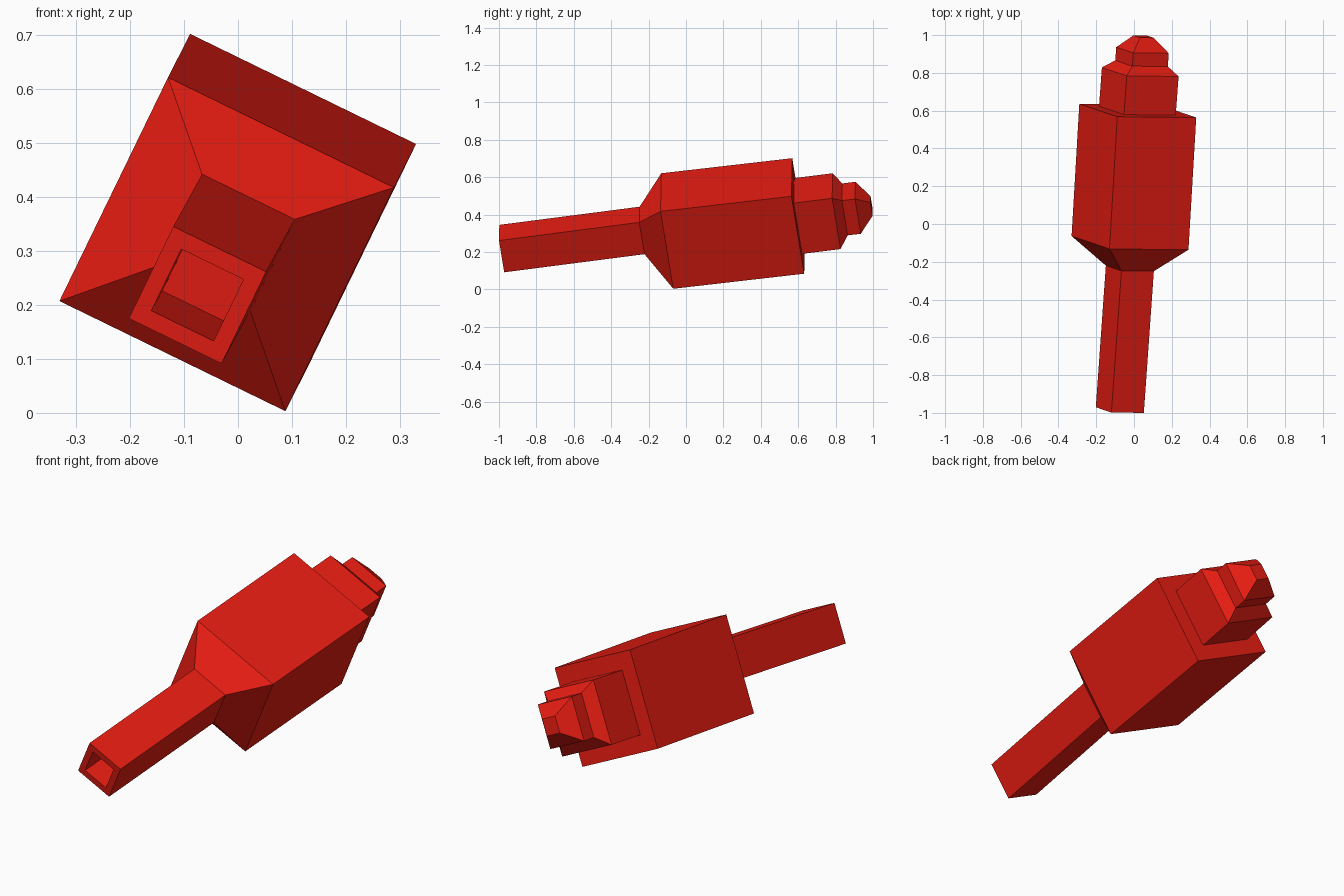
import bpy, bmesh
from mathutils import Vector

if "Cube" in bpy.data.objects:
    bpy.data.objects.remove(bpy.data.objects["Cube"])

# Tilted square cross-section: long axis, then the two side directions
axis = Vector((0.073, 1.0, 0.129)).normalized()
side = Vector((0.899, -0.009, -0.438))
side = (side - axis * side.dot(axis)).normalized()
up = side.cross(axis)

red = bpy.data.materials.new("red")
red.diffuse_color = (0.8, 0.012, 0.006, 1)
red.use_nodes = True
red.node_tree.nodes["Principled BSDF"].inputs["Base Color"].default_value = red.diffuse_color


def loft(name, rings, cap_start=False, cap_end=False):
    """Join square rings, each given as (centre, edge length)."""
    bm = bmesh.new()
    loops = []
    for centre, size in rings:
        h = size / 2
        loops.append([bm.verts.new(Vector(centre) + side * (a * h) + up * (b * h))
                      for a, b in ((-1, 1), (1, 1), (1, -1), (-1, -1))])
    for p, q in zip(loops, loops[1:]):
        for i in range(4):
            j = (i + 1) % 4
            bm.faces.new((p[i], p[j], q[j], q[i]))
    if cap_start:
        bm.faces.new(loops[0][::-1])
    if cap_end:
        bm.faces.new(loops[-1])
    mesh = bpy.data.meshes.new(name)
    bm.to_mesh(mesh)
    bm.free()
    mesh.materials.append(red)
    obj = bpy.data.objects.new(name, mesh)
    bpy.context.collection.objects.link(obj)
    return obj


mouth = Vector((-0.075, -0.985, 0.218))
neck = ((-0.022, -0.235, 0.315), 0.191)
collar = ((0.018, 0.60, 0.3925), 0.305)

# Hollow square tube, starting from the floor of its socket
loft("tube", [(mouth + axis * 0.285, 0.128), (mouth, 0.128), (mouth, 0.191), neck],
     cap_start=True)

# Main casing with tapered shoulder
loft("casing", [neck, ((-0.021, -0.10, 0.312), 0.465),
                ((0.02, 0.60, 0.3925), 0.465), collar])

# Stepped nose ending in a small blunt tip
loft("nose", [collar, ((0.033, 0.805, 0.418), 0.305),
              ((0.04, 0.85, 0.4275), 0.209), ((0.045, 0.92, 0.436), 0.209),
              ((0.05, 0.992, 0.446), 0.08)], cap_end=True)
